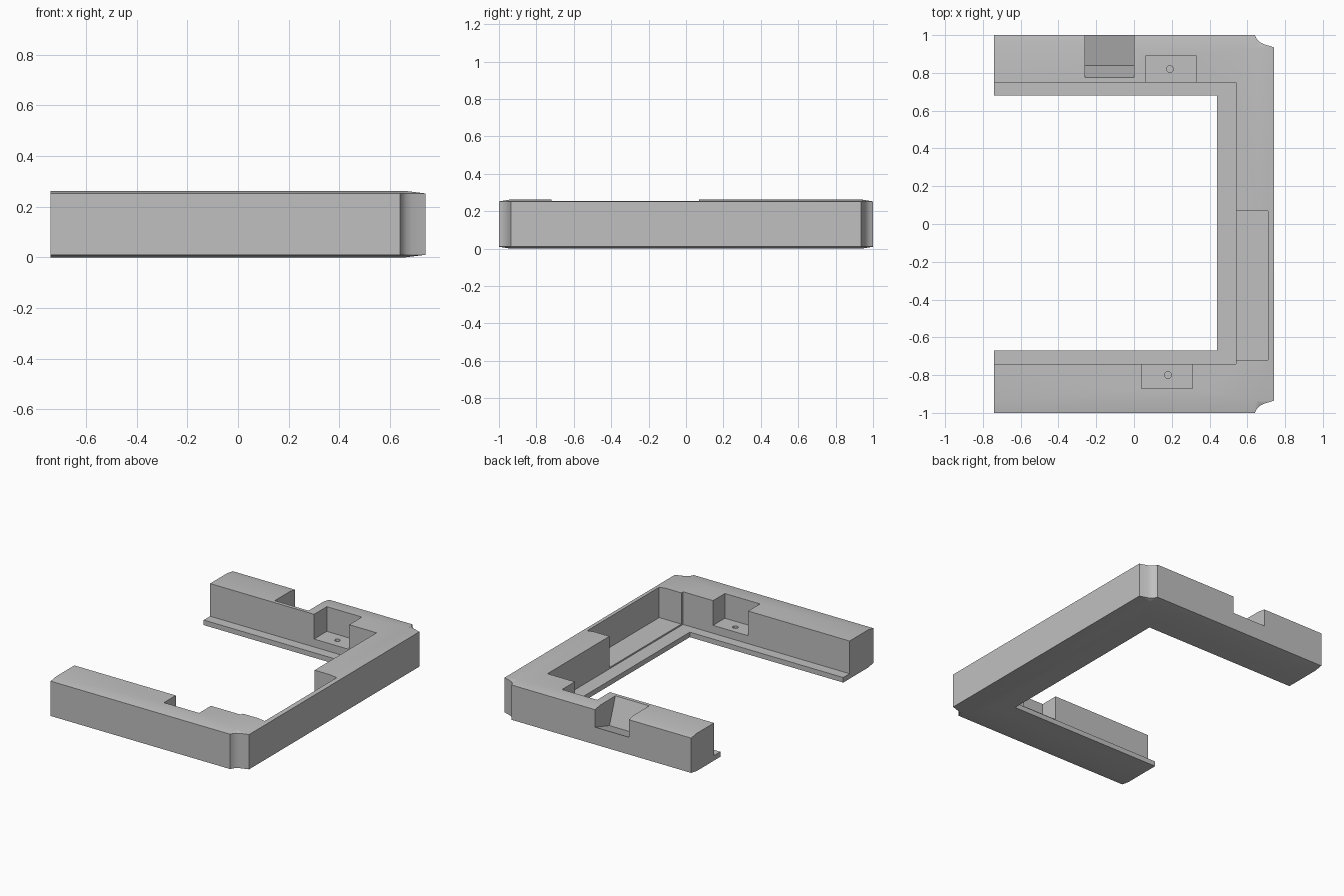
import bpy, bmesh, math

if "Cube" in bpy.data.objects:
    bpy.data.objects.remove(bpy.data.objects["Cube"])

grey = bpy.data.materials.new("mid grey")
grey.diffuse_color = (0.53, 0.53, 0.53, 1)
grey.use_nodes = True
grey.node_tree.nodes["Principled BSDF"].inputs["Base Color"].default_value = grey.diffuse_color


def new_object(name, bm):
    bmesh.ops.remove_doubles(bm, verts=bm.verts, dist=1e-5)
    bmesh.ops.recalc_face_normals(bm, faces=bm.faces)
    mesh = bpy.data.meshes.new(name)
    bm.to_mesh(mesh)
    bm.free()
    mesh.materials.append(grey)
    obj = bpy.data.objects.new(name, mesh)
    bpy.context.collection.objects.link(obj)
    return obj


def loft(name, rings):
    """Skin a stack of matching closed rings and cap both ends."""
    bm = bmesh.new()
    loops = [[bm.verts.new(p) for p in ring] for ring in rings]
    n = len(rings[0])
    for a, b in zip(loops, loops[1:]):
        for i in range(n):
            j = (i + 1) % n
            bm.faces.new((a[i], a[j], b[j], b[i]))
    bm.faces.new(loops[0][::-1])
    bm.faces.new(loops[-1])
    return new_object(name, bm)


def prism(name, outline, z0, z1):
    return loft(name, [[(x, y, z) for x, y in outline] for z in (z0, z1)])


def box(name, x0, x1, y0, y1, z0, z1):
    return prism(name, [(x0, y0), (x1, y0), (x1, y1), (x0, y1)], z0, z1)


def combine(target, tool, operation):
    mod = target.modifiers.new(tool.name, 'BOOLEAN')
    mod.operation, mod.solver, mod.object = operation, 'EXACT', tool
    bpy.ops.object.select_all(action='DESELECT')
    bpy.context.view_layer.objects.active = target
    target.select_set(True)
    bpy.ops.object.modifier_apply(modifier=mod.name)
    bpy.data.objects.remove(tool)


# U-shaped frame with scooped outer corners
scoop = [(0.64, 1.0), (0.648, 0.982), (0.663, 0.965), (0.685, 0.953), (0.74, 0.935)]
outer = [(-0.74, -1.0)] + [(x, -y) for x, y in scoop] + scoop[::-1] + [(-0.74, 1.0)]
inner = [(-0.74, 0.75), (0.54, 0.75), (0.54, -0.74), (-0.74, -0.74)]
outline = outer + inner


def ring(z, inset):
    """Outline at height z, drawn in along the outer edge if inset."""
    if not inset:
        return [(x, y, z) for x, y in outline]
    return [(min(x, 0.66), max(-0.94, min(y, 0.94)), z) for x, y in outline]


frame = loft("frame", [ring(0, True), ring(0.01, False),
                       ring(0.252, False), ring(0.262, True)])

# thin ledge along the inside of the U
ledge = prism("ledge", [(-0.74, -0.76), (0.56, -0.76), (0.56, 0.77), (-0.74, 0.77),
                        (-0.74, 0.68), (0.44, 0.68), (0.44, -0.67), (-0.74, -0.67)],
              0, 0.035)
combine(frame, ledge, 'UNION')

# pockets open to the inside
combine(frame, box("front_pocket", 0.04, 0.31, -0.87, -0.70, 0.09, 0.4), 'DIFFERENCE')
combine(frame, box("back_pocket", 0.06, 0.33, 0.71, 0.89, 0.09, 0.4), 'DIFFERENCE')
combine(frame, box("side_pocket", 0.50, 0.71, -0.72, 0.07, 0.045, 0.4), 'DIFFERENCE')

# screw holes in the two small pockets
for name, x, y in (("front_hole", 0.18, -0.80), ("back_hole", 0.19, 0.82)):
    circle = [(x + 0.018 * math.cos(a), y + 0.018 * math.sin(a))
              for a in (math.tau * i / 24 for i in range(24))]
    combine(frame, prism(name, circle, 0.04, 0.2), 'DIFFERENCE')

# outside notch in the back arm, with a sloped floor and a leaning rear wall
section = [(1.08, 0.155), (0.84, 0.08), (0.775, 0.262), (0.74, 0.36), (1.08, 0.36)]
notch = loft("notch", [[(x, y, z) for y, z in section] for x in (-0.26, 0.0)])
combine(frame, notch, 'DIFFERENCE')

bpy.context.view_layer.objects.active = frame
frame.select_set(True)
bpy.ops.object.shade_smooth_by_angle(angle=math.radians(28))
